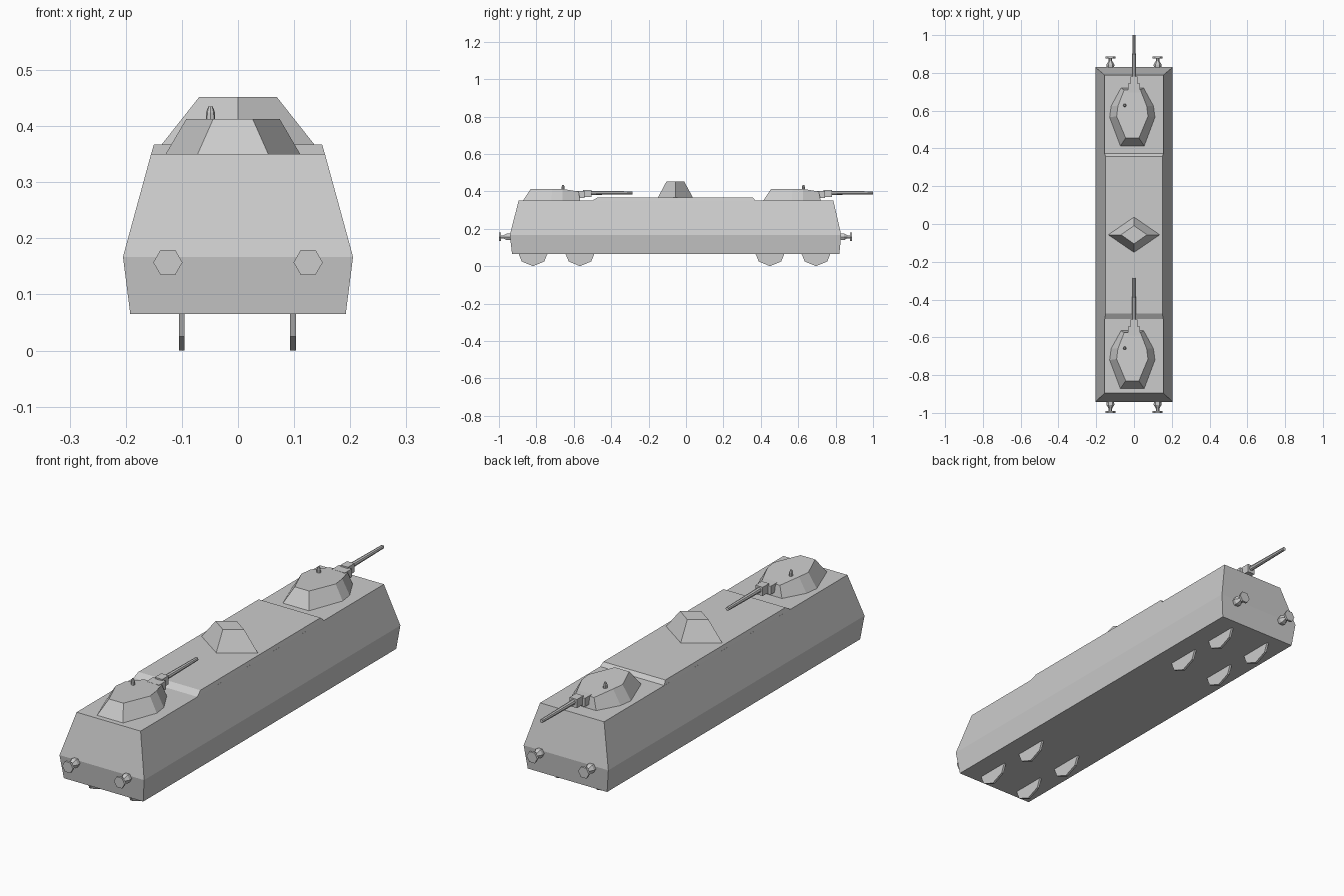
import bpy
import bmesh
from math import pi
from mathutils import Matrix

if "Cube" in bpy.data.objects:
    bpy.data.objects.remove(bpy.data.objects["Cube"])

grey = bpy.data.materials.new("armour_grey")
grey.use_nodes = True
COLOUR = (0.6, 0.6, 0.6, 1)
grey.diffuse_color = COLOUR
grey.node_tree.nodes["Principled BSDF"].inputs["Base Color"].default_value = COLOUR


def finish(name, bm):
    bmesh.ops.recalc_face_normals(bm, faces=bm.faces)
    mesh = bpy.data.meshes.new(name)
    bm.to_mesh(mesh)
    bm.free()
    mesh.materials.append(grey)
    obj = bpy.data.objects.new(name, mesh)
    bpy.context.collection.objects.link(obj)
    return obj


def loft(name, rings):
    """Closed solid through rings of points with equal counts."""
    bm = bmesh.new()
    loops = [[bm.verts.new(p) for p in ring] for ring in rings]
    for a, b in zip(loops, loops[1:]):
        for i in range(len(a)):
            j = (i + 1) % len(a)
            bm.faces.new((a[i], a[j], b[j], b[i]))
    bm.faces.new(loops[0])
    bm.faces.new(loops[-1])
    return finish(name, bm)


def rect(x, y0, y1, z):
    return [(-x, y0, z), (x, y0, z), (x, y1, z), (-x, y1, z)]


def diamond(x, y, yc, z):
    return [(x, yc, z), (0, yc + y, z), (-x, yc, z), (0, yc - y, z)]


def mirrored(half, xc, yc):
    """Close a right-hand outline of (x, y, z) points across its centre."""
    left = [(-x, y, z) for x, y, z in reversed(half)]
    return [(x + xc, y + yc, z) for x, y, z in half + left]


def turned(name, profile, x, y, z, sides, direction=1):
    """Lathe (distance, radius) steps along the y axis."""
    bm = bmesh.new()
    for (d0, r0), (d1, r1) in zip(profile, profile[1:]):
        place = Matrix.Translation((x, y + direction * (d0 + d1) / 2, z))
        spin = Matrix.Rotation(-direction * pi / 2, 4, "X") @ Matrix.Rotation(pi / 2, 4, "Z")
        bmesh.ops.create_cone(bm, cap_ends=True, segments=sides, radius1=r0, radius2=r1,
                              depth=d1 - d0, matrix=place @ spin)
    return finish(name, bm)


# Armoured hull and raised middle deck
loft("hull", [rect(0.192, -0.93, 0.82, 0.065),
              rect(0.205, -0.942, 0.83, 0.167),
              rect(0.155, -0.895, 0.788, 0.35)])
loft("raised_deck", [rect(0.1549, -0.502, 0.372, 0.35), rect(0.150, -0.474, 0.357, 0.367)])

# Observation tower
loft("observation_tower", [diamond(0.137, 0.094, -0.057, 0.366),
                           diamond(0.069, 0.048, -0.057, 0.452)])


# Gun turrets
def turret(label, yc):
    xc = -0.009
    base = [(0.063, -0.172, 0.35), (0.12, -0.02, 0.35), (0.112, 0.04, 0.35), (0.06, 0.135, 0.35)]
    roof = [(0.035, -0.13, 0.413), (0.083, -0.015, 0.413), (0.076, 0.04, 0.413), (0.043, 0.125, 0.399)]
    loft(label + "_turret", [mirrored(base, xc, yc), mirrored(roof, xc, yc)])
    loft(label + "_mantlet", [rect(0.031, yc + 0.11, yc + 0.158, z) for z in (0.365, 0.402)])
    loft(label + "_gun_sleeve", [rect(0.018, yc + 0.15, yc + 0.195, z) for z in (0.37, 0.408)])
    turned(label + "_gun_barrel", [(0, 0.011), (0.233, 0.008)], 0, yc + 0.182, 0.392, 8)
    bm = bmesh.new()
    for z0, z1, r0, r1 in ((0.40, 0.424, 0.009, 0.008), (0.424, 0.435, 0.008, 0.004)):
        bmesh.ops.create_cone(bm, cap_ends=True, segments=8, radius1=r0, radius2=r1, depth=z1 - z0,
                              matrix=Matrix.Translation((-0.049, yc + 0.043, (z0 + z1) / 2)))
    finish(label + "_periscope", bm)


turret("front", -0.7)
turret("rear", 0.585)

# Buffers at both ends
buffer_profile = [(-0.02, 0.018), (0.018, 0.021), (0.038, 0.009), (0.05, 0.009), (0.051, 0.026), (0.061, 0.026)]
for side, x in (("right", -0.125), ("left", 0.125)):
    turned("front_buffer_" + side, buffer_profile, x, -0.939, 0.157, 6, -1)
    turned("rear_buffer_" + side, buffer_profile, x, 0.826, 0.157, 6, 1)

# Wheels
for side, x in (("right", -0.1), ("left", 0.098)):
    for n, y in enumerate((-0.818, -0.567, 0.449, 0.695)):
        bm = bmesh.new()
        bmesh.ops.create_cone(bm, cap_ends=True, segments=8, radius1=0.085, radius2=0.085, depth=0.01,
                              matrix=Matrix.Translation((x, y, 0.085)) @ Matrix.Rotation(pi / 2, 4, "Y"))
        finish(f"wheel_{side}_{n + 1}", bm)
